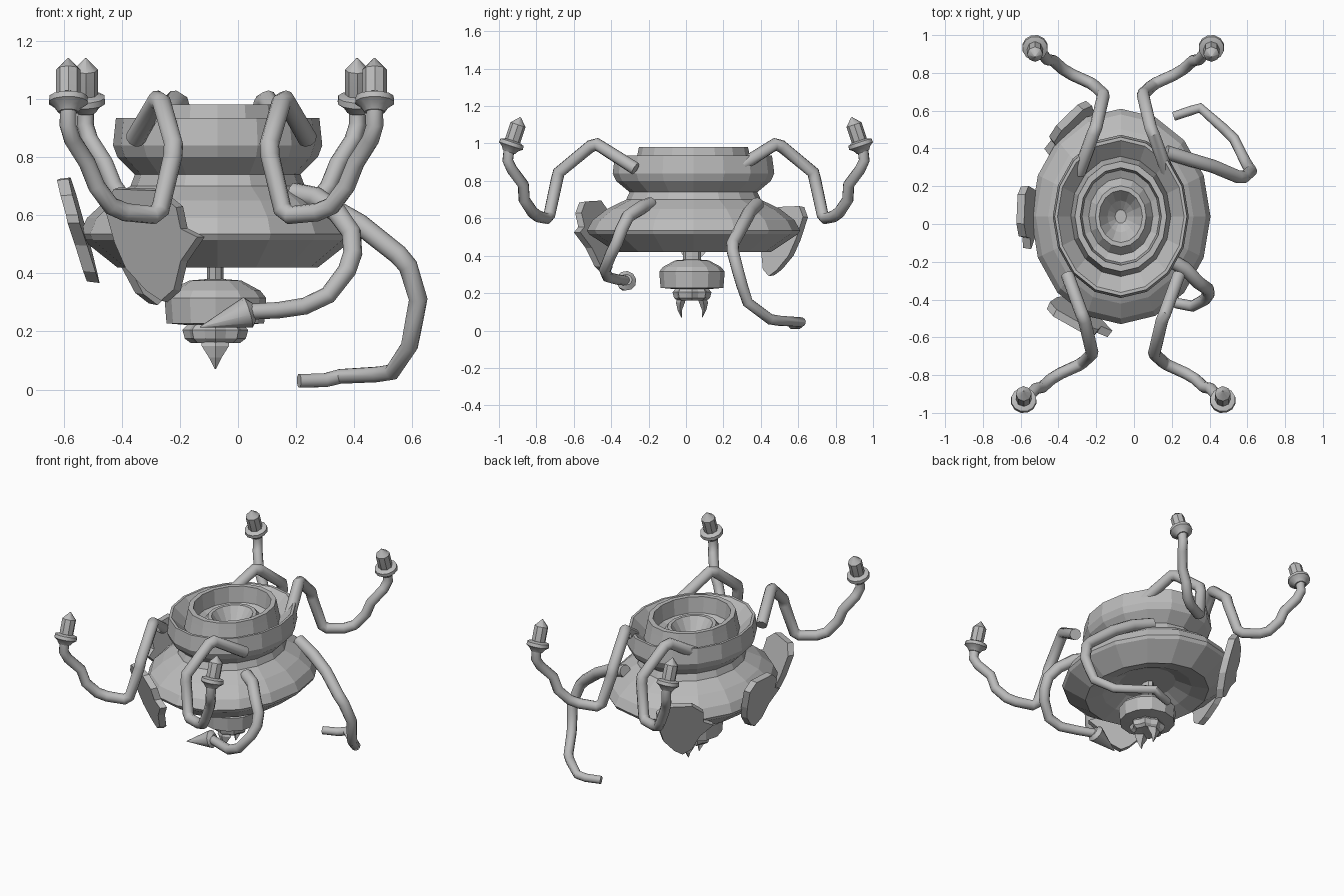
import bpy, bmesh, math
from mathutils import Vector

if "Cube" in bpy.data.objects:
    bpy.data.objects.remove(bpy.data.objects["Cube"])

grey = bpy.data.materials.new("plain grey")
grey.diffuse_color = (0.5, 0.5, 0.5, 1)
grey.use_nodes = True
grey.node_tree.nodes["Principled BSDF"].inputs["Base Color"].default_value = grey.diffuse_color
CX, CY = -0.07, 0.04           # axis of the round body
MX = -0.057                    # mirror axis of the arms


def finish(bm, name, smooth=0):
    bmesh.ops.recalc_face_normals(bm, faces=bm.faces)
    me = bpy.data.meshes.new(name)
    bm.to_mesh(me)
    bm.free()
    me.materials.append(grey)
    ob = bpy.data.objects.new(name, me)
    bpy.context.collection.objects.link(ob)
    if smooth:
        bpy.ops.object.select_all(action='DESELECT')
        ob.select_set(True)
        bpy.context.view_layer.objects.active = ob
        bpy.ops.object.shade_smooth_by_angle(angle=math.radians(smooth))
    return ob


def skin(bm, rings):
    """Join rings of points with quads and cap both ends."""
    rows = [[bm.verts.new(p) for p in r] for r in rings]
    n = len(rows[0])
    for a, b in zip(rows, rows[1:]):
        for i in range(n):
            j = (i + 1) % n
            bm.faces.new((a[i], a[j], b[j], b[i]))
    bm.faces.new(rows[0])
    bm.faces.new(rows[-1])


def lathe(name, profile, sides, centre, ys=1.0, wave=0.0):
    bm = bmesh.new()
    rings = []
    for r, z in profile:
        ring = []
        for i in range(sides):
            a = 2 * math.pi * i / sides
            k = r * (1 - wave * (i % 2))
            ring.append((centre[0] + k * math.cos(a), centre[1] + k * ys * math.sin(a), z))
        rings.append(ring)
    skin(bm, rings)
    return finish(bm, name)


def tube(name, pts, r0, r1, sides=10, radii=None):
    """Sweep a tapering polygon along a path."""
    pts = [Vector(p) for p in pts]
    n = len(pts)
    segs = [(b - a).normalized() for a, b in zip(pts, pts[1:])]
    u = segs[0].orthogonal().normalized()
    prev = segs[0]
    rings = []
    for i, p in enumerate(pts):
        t = (segs[max(i - 1, 0)] + segs[min(i, n - 2)]).normalized()
        u = prev.rotation_difference(t) @ u
        u = (u - t * u.dot(t)).normalized()
        prev = t
        v = t.cross(u)
        r = radii[i] if radii else r0 + (r1 - r0) * i / (n - 1)
        rings.append([p + r * (math.cos(a) * u + math.sin(a) * v)
                      for a in (2 * math.pi * k / sides for k in range(sides))])
    bm = bmesh.new()
    skin(bm, rings)
    return finish(bm, name, 40)


# Body: flared lower bell, waist, upper band, trench and inner ring with a bowl
lathe("body", [
    (.03, .50), (.16, .50), (.25, .45), (.345, .42), (.465, .515), (.475, .535),
    (.45, .59), (.385, .65), (.30, .70), (.285, .74), (.345, .80), (.36, .84),
    (.35, .935), (.335, .935), (.265, .86), (.25, .94), (.243, .98), (.215, .98),
    (.205, .88), (.17, .86), (.135, .91), (.115, .91), (.07, .84), (.03, .80)],
    16, (CX, CY), 1.2)

# Hanging head with stem and lumpy mouth
HX, HY = -0.078, 0.032
lathe("stem", [(.028, .53), (.028, .36)], 8, (HX, HY), 1.7)
lathe("head", [(.03, .38), (.09, .375), (.155, .34), (.175, .315), (.168, .228), (.10, .222)],
      12, (HX, HY))
lathe("mouth", [(.085, .235), (.113, .205), (.105, .175), (.085, .16), (.04, .165)],
      16, (HX, HY), .92, .14)

# Two fangs, front and back
for name, s in (("front_fang", -1), ("back_fang", 1)):
    bm = bmesh.new()
    rings = []
    for w, d, off, z in ((.048, .022, .045, .20), (.047, .024, .062, .15),
                         (.022, .012, .065, .11), (.002, .002, .055, .07)):
        rings.append([(HX + w * x, HY + s * off + d * y, z)
                      for x, y in ((1, 0), (0, 1), (-1, 0), (0, -1))])
    skin(bm, rings)
    finish(bm, name)

# Candle arms: half distance from the mirror axis, y, z
arm = [(.295, -.27, .865), (.22, -.475, .995), (.205, -.51, .985), (.165, -.68, .845),
       (.167, -.69, .805), (.21, -.73, .62), (.235, -.747, .60), (.33, -.79, .61),
       (.38, -.82, .632), (.43, -.865, .70), (.462, -.87, .78), (.513, -.93, .86),
       (.528, -.953, .91), (.527, -.945, .975)]
for side, sx in (("right", 1), ("left", -1)):
    for end, sy, shift in (("front", 1, 0), ("back", -1, -.06)):
        def place(h, y, z):
            return (MX + sx * (h + shift), sy * y, z)
        tag = end + "_" + side
        tube(tag + "_arm", [place(*p) for p in arm], .035, .029)
        # dish, candle and pointed flame leaning slightly inwards
        base, tip = Vector(place(.527, -.945, .96)), Vector(place(.527, -.885, 1.14))
        at = lambda t: base.lerp(tip, t)
        tube(tag + "_candle_dish", [at(t) for t in (-.03, .07, .15, .26, .31)], 0, 0, 12,
             [.035, .048, .069, .067, .04])
        tube(tag + "_candle", [at(t) for t in (.25, .32, .78, 1.0)], 0, 0, 8,
             [.04, .042, .042, .003])

# Long trailing tentacle on the right, reaching the ground
tube("back_tentacle", [
    (.17, .38, .675), (.30, .34, .635), (.42, .305, .568), (.55, .25, .465), (.585, .25, .425),
    (.62, .28, .31), (.607, .30, .24), (.59, .33, .15), (.53, .45, .06), (.48, .50, .052),
    (.35, .615, .045), (.30, .60, .032), (.21, .57, .03)], .038, .024)

# Front tentacle curling under the body, ending in a spike
tube("front_tentacle", [
    (.19, -.19, .675), (.27, -.235, .66), (.34, -.31, .61), (.39, -.345, .54),
    (.395, -.37, .47), (.375, -.40, .41), (.31, -.435, .325), (.23, -.42, .287),
    (.14, -.37, .273), (.03, -.32, .267)], .038, .027)
tube("tentacle_spike", [(.055, -.318, .272), (.035, -.32, .266), (-.13, -.34, .215)],
     0, 0, 10, [.03, .055, .002])

# Three ragged shield plates leaning out round the left side
outline = [(-.175, .13), (-.125, .19), (.045, .185), (.12, .125), (.125, .05), (.188, .02),
           (.105, -.065), (.06, -.165), (0, -.205), (-.055, -.17), (-.125, -.09), (-.155, 0)]


def plate(name, centre, normal, lean, size=1.0):
    out = Vector((normal[0], normal[1], 0)).normalized()
    right = Vector((-out.y, out.x, 0))
    up = Vector((0, 0, 1)) + out * lean
    c = Vector(centre)
    bm = bmesh.new()
    rings = []
    for d, k in ((-.022, 1), (.02, .97)):
        rings.append([c + right * u * k * size + up * v * k * size + out * d for u, v in outline])
    skin(bm, rings)
    finish(bm, name)


plate("front_left_plate", (-.285, -.485, .505), (-.5, -.86), .30)
plate("left_plate", (-.553, .04, .555), (-1, .05), .29, .92)
plate("back_left_plate", (-.332, .50, .485), (-.69, .72), .30, .95)
